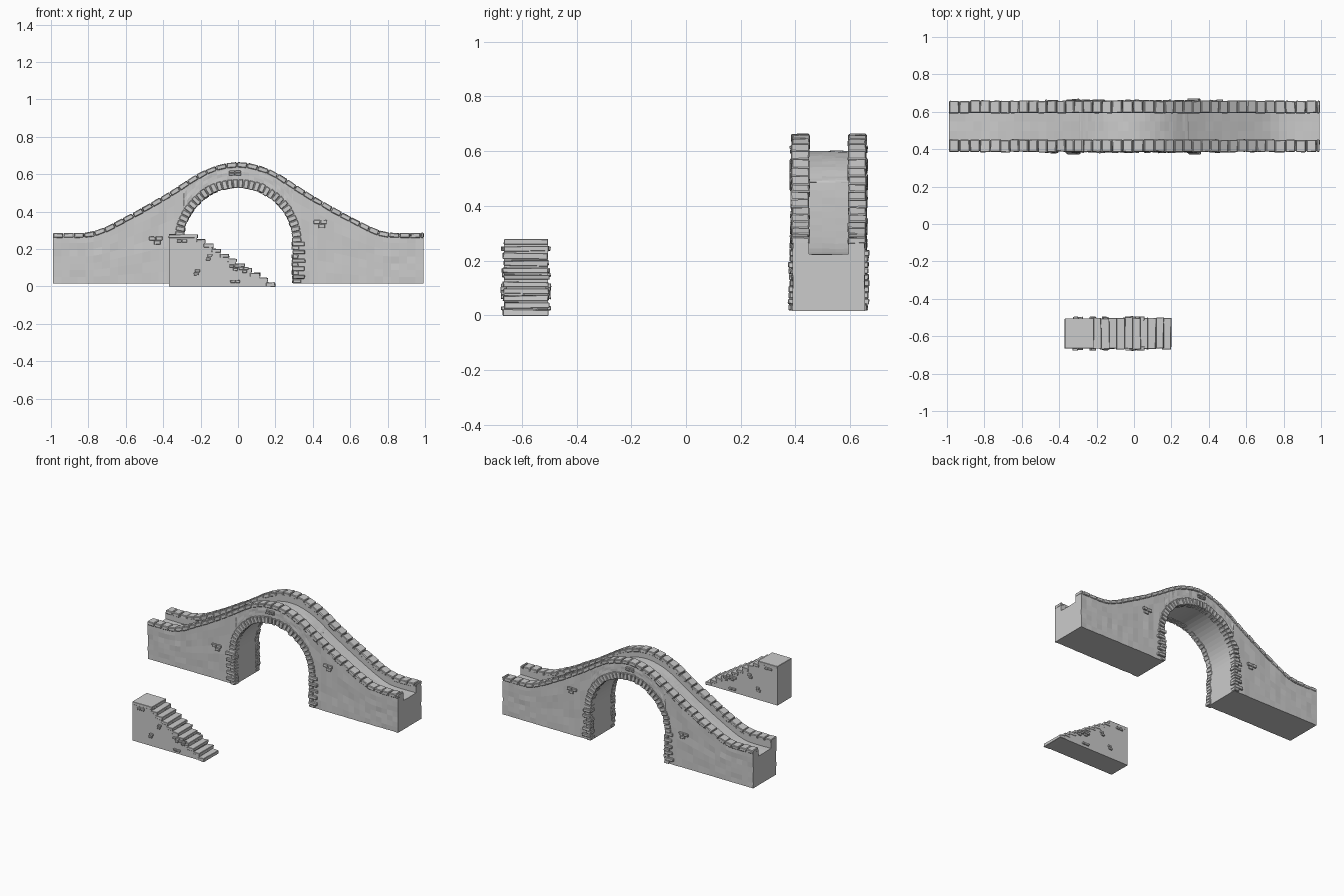
import bpy, bmesh, math, random
from mathutils import Matrix, Vector

if "Cube" in bpy.data.objects:
    bpy.data.objects.remove(bpy.data.objects["Cube"])

random.seed(4)
rnd = random.uniform
CY, HALF, INNER = 0.522, 0.131, 0.072      # bridge centre line, half width, half deck width
R, SPRING, BASE = 0.295, 0.235, 0.015      # arch radius, springing height, bridge foot
CREST = [(0, .668), (.1, .652), (.2, .612), (.3, .545), (.4, .482), (.5, .425),
         (.6, .37), (.7, .318), (.78, .287), (.85, .284), (1.1, .288)]


def finish(bm, name, bevel=0):
    bmesh.ops.recalc_face_normals(bm, faces=bm.faces)
    me = bpy.data.meshes.new(name)
    bm.to_mesh(me)
    bm.free()
    ob = bpy.data.objects.new(name, me)
    bpy.context.collection.objects.link(ob)
    if bevel:
        m = ob.modifiers.new("worn_edges", 'BEVEL')
        m.width, m.segments = bevel, 1
    return ob


def block(bm, centre, size, angle=0, jit=.002):
    """Hand-cut stone: a slightly uneven box turned about the y axis."""
    mat = Matrix.Translation(centre) @ Matrix.Rotation(angle, 4, 'Y') @ Matrix.Diagonal((*size, 1))
    for v in bmesh.ops.create_cube(bm, size=1, matrix=mat)['verts']:
        v.co += Vector((rnd(-jit, jit), rnd(-jit, jit), rnd(-jit, jit)))


def line(x):
    x = abs(x)
    for (x0, z0), (x1, z1) in zip(CREST, CREST[1:]):
        if x <= x1:
            return z0 + (z1 - z0) * (x - x0) / (x1 - x0)


def top(x):
    """Smoothed height of the parapet coping."""
    return sum(line(x + d * .012) for d in range(-4, 5)) / 9


# Bridge body: U-shaped sections lofted along x, open below for the arch
cols = [(-.988 + i * (.988 - R) / 16, BASE) for i in range(17)]
cols += [(-R * math.cos(math.pi * i / 32), SPRING + R * math.sin(math.pi * i / 32)) for i in range(33)]
cols += [(R + i * (.992 - R) / 16, BASE) for i in range(17)]
ROWS = 7
bm = bmesh.new()
loops = []
for x, bot in cols:
    wall, deck = top(x) - .018, top(x) - .063
    rough = 0 if abs(abs(x) - R) < 1e-4 else .002
    side = [(HALF + rnd(-rough, rough), bot + (wall - bot) * k / ROWS) for k in range(ROWS + 1)]
    pts = [(-y, z) for y, z in side]
    pts += [(-INNER, wall), (-INNER, deck)]
    pts += [(y, deck + rnd(-rough, rough)) for y in (-.025, .025)]
    pts += [(INNER, deck), (INNER, wall)] + side[::-1]
    loops.append([bm.verts.new((x, CY + y, z)) for y, z in pts])
n = len(loops[0])
for a, b in zip(loops, loops[1:]):
    for k in range(n):
        f = bm.faces.new((a[k], a[(k + 1) % n], b[(k + 1) % n], b[k]))
        if f.calc_area() < 1e-8:
            bm.faces.remove(f)
bm.faces.new(loops[0])
bm.faces.new(loops[-1][::-1])
bmesh.ops.remove_doubles(bm, verts=bm.verts, dist=1e-5)
finish(bm, "bridge_body")

# Coping stones along both parapets, spaced evenly by arc length
xs, x, step = [-.99], -.99, .002
run = 0
while x < .99:
    run += math.hypot(step, top(x + step) - top(x))
    x += step
    if run > .0555:
        xs.append(x)
        run = 0
xs.append(.995)
for s, name in ((-1, "front_coping"), (1, "back_coping")):
    bm = bmesh.new()
    for a, b in zip(xs, xs[1:]):
        za, zb = top(a), top(b)
        length = math.hypot(b - a, zb - za) - .003
        block(bm, ((a + b) / 2, CY + s * (.104 + rnd(-.002, .002)), (za + zb) / 2 - .013),
              (length, .066, .026), -math.atan2(zb - za, b - a))
    finish(bm, name, .004)

# Arch ring and alternating jamb stones on both faces
for s, side in ((-1, "front"), (1, "back")):
    bm = bmesh.new()
    count = 34
    for i in range(count):
        t = math.pi * (i + .5) / count
        r = R + .02 + rnd(-.002, .003)
        block(bm, (r * math.cos(t), CY + s * (.115 + rnd(-.002, .005)), SPRING + r * math.sin(t)),
              (.047, .046, .0255), -t)
    finish(bm, side + "_arch_ring", .003)
    bm = bmesh.new()
    for j in (-1, 1):
        for i in range(10):
            w = (.036, .066)[i % 2] + rnd(-.008, .008)
            block(bm, (j * (R - .006 + w / 2 + rnd(-.003, .005)), CY + s * (.118 + rnd(-.002, .009)),
                       .028 + i * .0222), (w, .044, .021))
    finish(bm, side + "_jamb_stones", .003)


def cluster(bm, x, z, ys, bricks):
    """A few proud bricks at x, z on each wall face in ys."""
    for y in ys:
        for dx, dz, w, h in bricks:
            block(bm, (x + dx, y + rnd(-.002, .002), z + dz), (w, .02, h), 0, .0015)


TRIO = [(-.018, .011, .034, .02), (.018, .011, .034, .02), (.008, -.011, .034, .02)]
QUAD = [(-.018, .007, .03, .012), (.015, .007, .03, .012), (-.018, -.007, .03, .012), (.015, -.007, .03, .012)]
bm = bmesh.new()
faces = (CY - HALF, CY + HALF)
cluster(bm, -.44, .245, faces, TRIO)
cluster(bm, .44, .333, faces, TRIO)
cluster(bm, -.015, .606, faces, QUAD)
finish(bm, "bridge_wall_bricks", .002)

# Stairs: stepped core with a loose slab on every tread
SY, SH, STEPS, RUN, RISE = -.585, .08, 10, .0415, .0258
outline = [(-.37, 0), (-.37, .266)]
for i in range(STEPS + 1):
    xe, z = -.215 + i * RUN, .278 - i * RISE - .012
    outline += [(xe - .003, z), (xe - .003, max(z - RISE, 0))]
bm = bmesh.new()
front = bm.faces.new([bm.verts.new((x, SY - SH, z)) for x, z in outline])
ext = bmesh.ops.extrude_face_region(bm, geom=[front], use_keep_orig=True)
bmesh.ops.translate(bm, vec=(0, 2 * SH, 0), verts=[v for v in ext['geom'] if isinstance(v, bmesh.types.BMVert)])
finish(bm, "stair_core")

bm = bmesh.new()
block(bm, (-.2925, SY, .268), (.155, 2 * SH + .002, .02), 0, .001)
for i in range(1, STEPS + 1):
    xe = -.215 + i * RUN
    block(bm, (xe - RUN / 2 - .004, SY + rnd(-.002, .002), .278 - i * RISE - .01),
          (RUN + .008, 2 * SH + .005, .02), 0, .003)
finish(bm, "stair_treads", .002)

bm = bmesh.new()
faces = (SY - SH, SY + SH)
for x, z in ((-.3, .235), (-.23, .075), (-.165, .155), (-.02, .1), (.03, .088), (-.015, .017)):
    k = random.choice((TRIO, TRIO[:2], TRIO[1:]))
    cluster(bm, x, z, faces, [(dx * .75, dz * .75, w * .75, h * .75) for dx, dz, w, h in k])
finish(bm, "stair_wall_bricks", .002)
